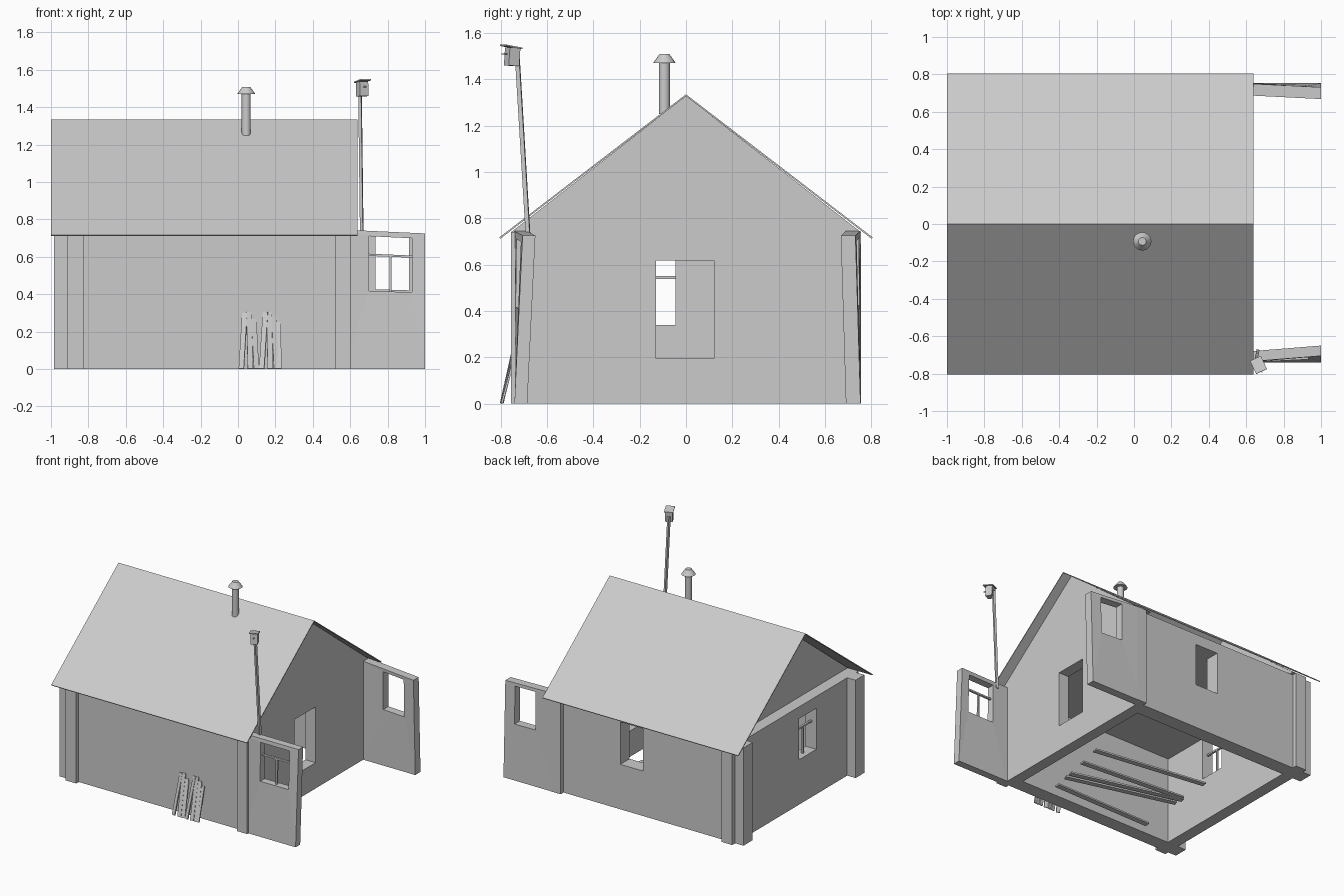
import bpy, bmesh, math
from mathutils import Vector, Matrix

if "Cube" in bpy.data.objects:
    bpy.data.objects.remove(bpy.data.objects["Cube"])


def finish(name, bm):
    bmesh.ops.recalc_face_normals(bm, faces=bm.faces[:])
    me = bpy.data.meshes.new(name)
    bm.to_mesh(me)
    bm.free()
    ob = bpy.data.objects.new(name, me)
    bpy.context.collection.objects.link(ob)
    return ob


def along_x(u, t, z):
    return Vector((u, t, z))


def along_y(u, t, z):
    return Vector((t, u, z))


def leaning(lean):
    """Broken wall stub: twists in y and sags toward its free end."""
    def place(u, t, z):
        s = max(0, (u - 0.605) / 0.395)
        return Vector((u, t + lean * s * z / 0.745, z - 0.02 * s * z / 0.745))
    return place


def panel(name, u, z, t, place, hole=None):
    """Upright slab, with an optional rectangular opening (u0, u1, z0, z1)."""
    bm = bmesh.new()

    def loop(a, b, c, d, tt):
        return [bm.verts.new(place(p, tt, q)) for p, q in ((a, c), (b, c), (b, d), (a, d))]

    outer = [loop(*u, *z, tt) for tt in t]
    inner = [loop(*hole, tt) for tt in t] if hole else None
    for i in range(4):
        j = (i + 1) % 4
        bm.faces.new((outer[0][i], outer[0][j], outer[1][j], outer[1][i]))
        if hole:
            bm.faces.new((inner[0][i], inner[0][j], inner[1][j], inner[1][i]))
            for k in (0, 1):
                bm.faces.new((outer[k][i], outer[k][j], inner[k][j], inner[k][i]))
    if not hole:
        bm.faces.new(outer[0])
        bm.faces.new(outer[1])
    return finish(name, bm)


def window_bars(name, hole, t, place):
    """T-shaped glazing bars."""
    a, b, c, d = hole
    m, h, w = (a + b) / 2, c + (d - c) * 0.66, 0.006
    panel(name + "_crossbar", (a, b), (h - w, h + w), t, place)
    panel(name + "_mullion", (m - w, m + w), (c, h - w), t, place)


def prism(name, profile, x0, x1):
    """Extrude a (y, z) profile along x."""
    bm = bmesh.new()
    f = bm.faces.new([bm.verts.new((x0, y, z)) for y, z in profile])
    r = bmesh.ops.extrude_face_region(bm, geom=[f])
    bmesh.ops.translate(bm, vec=(x1 - x0, 0, 0),
                        verts=[v for v in r["geom"] if isinstance(v, bmesh.types.BMVert)])
    return finish(name, bm)


def box(name, size, mat):
    bm = bmesh.new()
    bmesh.ops.create_cube(bm, size=1, matrix=mat @ Matrix.Diagonal((*size, 1)))
    return finish(name, bm)


def stick(name, a, b, w, d):
    """Board from a to b."""
    a, b = Vector(a), Vector(b)
    q = (b - a).to_track_quat('Z', 'Y')
    mat = Matrix.Translation((a + b) / 2) @ q.to_matrix().to_4x4()
    return box(name, (w, d, (b - a).length), mat)


def cone(name, loc, r1, r2, h, n):
    bm = bmesh.new()
    bmesh.ops.create_cone(bm, cap_ends=True, segments=n, radius1=r1, radius2=r2, depth=h,
                          matrix=Matrix.Translation((loc[0], loc[1], loc[2] + h / 2)))
    ob = finish(name, bm)
    bpy.context.view_layer.objects.active = ob
    ob.select_set(True)
    bpy.ops.object.shade_smooth_by_angle(angle=math.radians(35))
    ob.select_set(False)
    return ob


# Main walls, crossing at the corners
TOP = 0.74
left_win = (-0.25, -0.045, 0.34, 0.65)
panel("front_wall", (-0.985, 0.565), (0, TOP), (-0.725, -0.62), along_x)
panel("back_wall", (-0.985, 0.565), (0, TOP), (0.61, 0.72), along_x, (-0.145, 0.045, 0.34, 0.66))
panel("left_wall", (-0.755, 0.755), (0, TOP), (-0.915, -0.825), along_y, left_win)
window_bars("left_window", left_win, (-0.88, -0.865), along_y)
for name, y in (("front_corner_post", (-0.755, -0.69)), ("back_corner_post", (0.69, 0.755))):
    panel(name, y, (0, TOP), (0.52, 0.605), along_y)

# Right wall running up into its gable, with the doorway let in below
right_wall = panel("right_wall", (-0.72, 0.72), (0, TOP), (0.48, 0.565), along_y,
                   (-0.13, 0.12, 0.195, 0.617))

# Leaning wall stubs with window openings
stub_win = (0.70, 0.93, 0.42, 0.715)
panel("front_wall_stub", (0.565, 1.0), (0, 0.745), (-0.74, -0.685), leaning(0.035), stub_win)
panel("back_wall_stub", (0.565, 1.0), (0, 0.745), (0.69, 0.753), leaning(-0.022),
      (0.735, 0.915, 0.43, 0.72))
window_bars("stub_window", stub_win, (-0.72, -0.705), leaning(0.035))

# Ceiling
box("ceiling", (1.305, 1.23, 0.02), Matrix.Translation((-0.1725, 0, 0.67)))

# Gables and roof
gable = [(-0.755, TOP), (0.755, TOP), (0, 1.328)]
prism("left_gable", gable, -0.825, -0.80)
prism("right_gable", gable, 0.48, 0.565)
prism("roof", [(-0.805, 0.718), (0, 1.335), (0.805, 0.718),
               (0.801, 0.712), (0, 1.327), (-0.801, 0.712)], -1.0, 0.638)

# Chimney pipe with cap
cone("chimney_pipe", (0.044, -0.093, 1.25), 0.024, 0.024, 0.23, 20)
cone("chimney_cap", (0.044, -0.093, 1.47), 0.049, 0.021, 0.039, 20)

# Birdhouse on a leaning pole
stick("birdhouse_pole", (0.662, -0.68, 0.70), (0.652, -0.728, 1.50), 0.016, 0.018)
head = Matrix.Translation((0.664, -0.75, 1.497)) @ Matrix.Rotation(math.radians(25), 4, 'Z')
tilt = head @ Matrix.Rotation(math.radians(-4), 4, 'X')
box("birdhouse_box", (0.05, 0.05, 0.078), tilt)
box("birdhouse_roof", (0.064, 0.078, 0.006),
    head @ Matrix.Translation((0, -0.004, 0.043)) @ Matrix.Rotation(math.radians(-10), 4, 'X'))
box("birdhouse_perch", (0.006, 0.025, 0.006), head @ Matrix.Translation((0, -0.036, 0.012)))

# Boards leaning against the front wall
for i, (xb, xt, h) in enumerate([(0.018, 0.036, 0.30), (0.066, 0.058, 0.305), (0.098, 0.084, 0.27),
                                 (0.127, 0.147, 0.305), (0.172, 0.166, 0.305), (0.205, 0.192, 0.28),
                                 (0.218, 0.216, 0.25)]):
    stick(f"leaning_board_{i + 1}", (xb, -0.795, 0.002), (xt, -0.727, h), 0.028, 0.009)

# Loose boards lying on the floor
for i, (a, b) in enumerate([((0.43, 0.02), (-0.57, 0.165)), ((0.385, -0.16), (-0.57, -0.08)),
                            ((0.35, -0.34), (-0.59, -0.09)), ((0.34, -0.40), (-0.58, -0.15)),
                            ((0.315, -0.505), (-0.62, -0.52))]):
    d = Vector(b) - Vector(a)
    c = (Vector(a) + Vector(b)) / 2
    box(f"floor_board_{i + 1}", (d.length * 0.88, 0.04, 0.012),
        Matrix.Translation((c.x, c.y - 0.01, 0.007)) @ Matrix.Rotation(math.atan2(d.y, d.x), 4, 'Z'))
